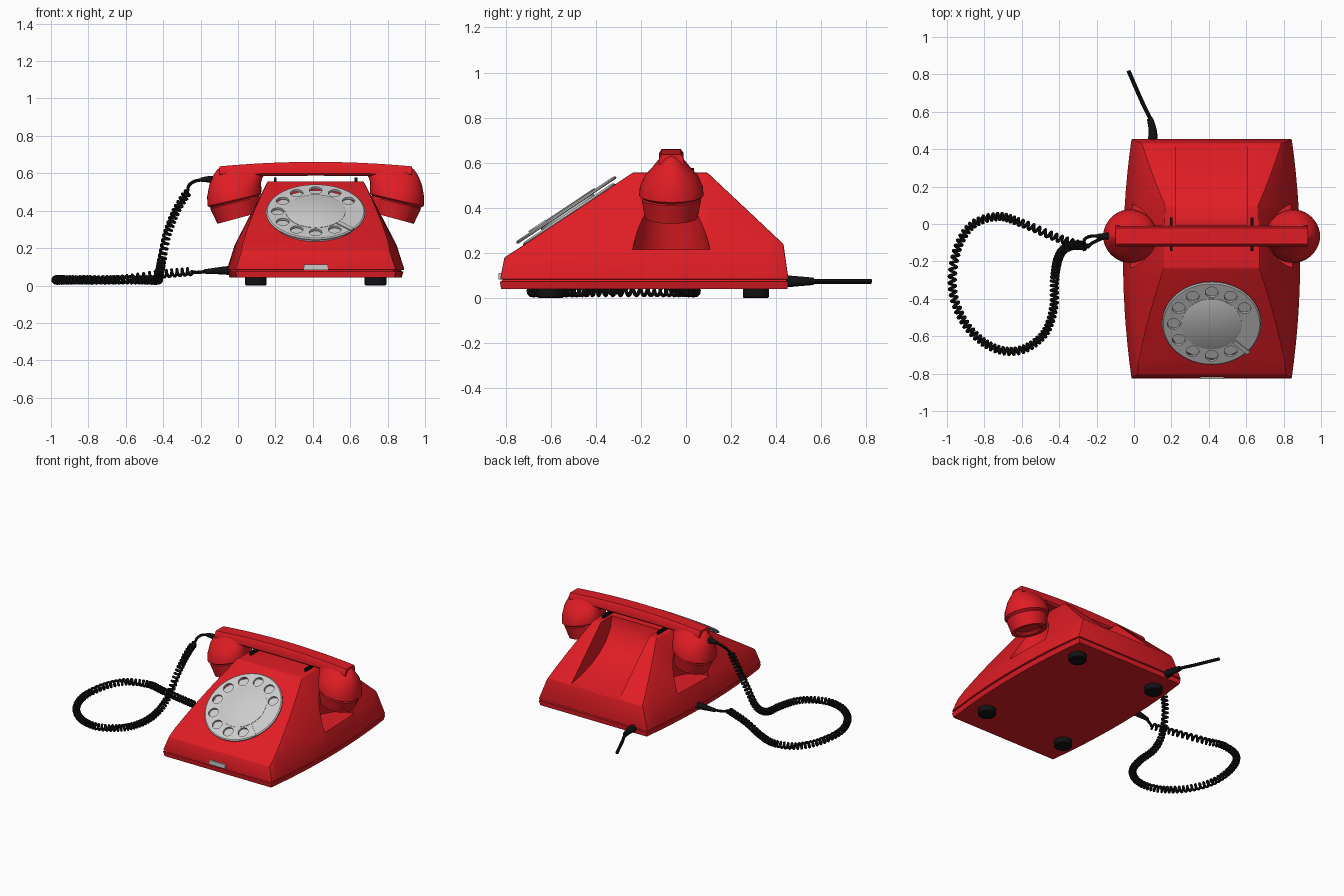
import bpy, bmesh, math
from mathutils import Vector, Matrix

if "Cube" in bpy.data.objects:
    bpy.data.objects.remove(bpy.data.objects["Cube"])

CX, HY = 0.415, -0.065          # body centre line, handset centre line


def material(name, rgb):
    m = bpy.data.materials.new(name)
    m.diffuse_color = (*rgb, 1)
    m.use_nodes = True
    m.node_tree.nodes["Principled BSDF"].inputs["Base Color"].default_value = m.diffuse_color
    return m


RED = material("red_plastic", (0.75, 0.012, 0.018))
BLACK = material("black_rubber", (0.006, 0.006, 0.007))


def finish(name, bm, mat=None, smooth=True):
    bmesh.ops.recalc_face_normals(bm, faces=bm.faces)
    me = bpy.data.meshes.new(name)
    bm.to_mesh(me)
    bm.free()
    ob = bpy.data.objects.new(name, me)
    bpy.context.collection.objects.link(ob)
    if mat:
        me.materials.append(mat)
    if smooth:
        activate(ob)
        bpy.ops.object.shade_smooth_by_angle(angle=math.radians(30))
    return ob


def activate(ob):
    bpy.ops.object.select_all(action='DESELECT')
    ob.select_set(True)
    bpy.context.view_layer.objects.active = ob


def loft(rings):
    """Skin a list of equal-length rings and cap both ends."""
    bm = bmesh.new()
    vs = [[bm.verts.new(p) for p in r] for r in rings]
    n = len(rings[0])
    for a, b in zip(vs, vs[1:]):
        for i in range(n):
            bm.faces.new((a[i], a[(i + 1) % n], b[(i + 1) % n], b[i]))
    bm.faces.new(vs[0])
    bm.faces.new(vs[-1])
    return bm


def lathe(profile, n=48, mat=Matrix()):
    """Rings of (radius, height) about local z."""
    return loft([[mat @ Vector((r * math.cos(2 * math.pi * i / n), r * math.sin(2 * math.pi * i / n), h))
                  for i in range(n)] for r, h in profile])


def box(x0, x1, y0, y1, z0, z1):
    return loft([[(x0, y0, z), (x1, y0, z), (x1, y1, z), (x0, y1, z)] for z in (z0, z1)])


def cut(ob, cutters):
    for c in cutters:
        m = ob.modifiers.new("cut", 'BOOLEAN')
        m.operation, m.solver, m.object = 'DIFFERENCE', 'EXACT', c
        activate(ob)
        bpy.ops.object.modifier_apply(modifier=m.name)
        bpy.data.objects.remove(c)


def plan(z, w_end, w_mid, y0=-0.825, y1=0.455, n=14):
    """Plan outline with bowed sides."""
    side = []
    for i in range(n + 1):
        t = i / n
        side.append((w_end + (w_mid - w_end) * (1 - (2 * t - 1) ** 2), y0 + (y1 - y0) * t))
    return [(CX + w, y, z) for w, y in side] + [(CX - w, y, z) for w, y in reversed(side)]


# body shell: tapered block trimmed by front and back planes
bm = loft([plan(0.083, 0.43, 0.475), plan(0.22, 0.38, 0.432), plan(0.557, 0.215, 0.256)])
trims = [((-0.825, 0.08), (-0.805, 0.18)), ((-0.805, 0.18), (-0.235, 0.557)),
         ((0.095, 0.557), (0.432, 0.24)), ((0.432, 0.24), (0.455, 0.08))]
for (ya, za), (yb, zb) in trims:
    d = Vector((0, yb - ya, zb - za))
    no = Vector((0, -d.z, d.y))
    res = bmesh.ops.bisect_plane(bm, geom=bm.verts[:] + bm.edges[:] + bm.faces[:], dist=1e-5,
                                 plane_co=(0, ya, za), plane_no=no, clear_outer=True)
    bmesh.ops.holes_fill(bm, edges=[e for e in bm.edges if e.is_boundary], sides=0)
bmesh.ops.remove_doubles(bm, verts=bm.verts, dist=1e-4)
body = finish("body_shell", bm, RED, False)
bev = body.modifiers.new("bevel", 'BEVEL')
bev.width, bev.segments, bev.limit_method, bev.angle_limit = 0.005, 2, 'ANGLE', math.radians(25)
activate(body)
bpy.ops.object.modifier_apply(modifier="bevel")

# carrying well in the back, and a scoop under each handset cup
well = [(-0.03, 0.7), (-0.03, 0.55), (-0.01, 0.47), (0.04, 0.4), (0.11, 0.345), (0.2, 0.3),
        (0.31, 0.267), (0.431, 0.245), (0.6, 0.245), (0.6, 0.7)]
cutters = [finish("well_cutter", loft([[(x, y, z) for y, z in well] for x in (0.225, 0.605)]), RED, False)]
for s in (-1, 1):
    at = Matrix.Translation((CX + s * 0.425, HY, 0))
    cutters.append(finish("scoop_cutter", lathe([(0.172, 0.215), (0.106, 0.52)], 48, at), RED, False))
cut(body, cutters)
activate(body)
bpy.ops.object.shade_smooth_by_angle(angle=math.radians(25))

# base plate and feet
finish("base_plate", loft([plan(0.042, 0.42, 0.46, -0.82, 0.45), plan(0.075, 0.428, 0.47, -0.825, 0.453),
                           plan(0.075, 0.42, 0.462, -0.818, 0.447), plan(0.09, 0.41, 0.452, -0.81, 0.44)]), RED)
for x in (CX - 0.32, CX + 0.32):
    for y in (-0.6, 0.31):
        finish("foot", lathe([(0.052, 0), (0.058, 0.006), (0.058, 0.045)], 32, Matrix.Translation((x, y, 0))), BLACK)

# cradle switches and front label plate
for x in (CX - 0.216, CX + 0.216):
    finish("cradle_switch", box(x - 0.007, x + 0.007, -0.145, 0.035, 0.545, 0.578), BLACK)
finish("label_plate", box(0.352, 0.48, -0.83, -0.8, 0.083, 0.112))

# dial
D = Matrix.Translation((CX, -0.516, 0.369)) @ Matrix.Rotation(math.radians(33.6), 4, 'X')
finish("dial_backing", lathe([(0.245, -0.01), (0.245, 0.004), (0.235, 0.012)], 64, D))
finish("dial_spindle", lathe([(0.14, 0), (0.14, 0.025)], 48, D))
wheel = finish("finger_wheel", lathe([(0.26, 0.02), (0.265, 0.023), (0.265, 0.029), (0.258, 0.034)], 64, D), None, False)
holes = []
for k in range(10):
    a = math.radians(30 + 30 * k)
    at = D @ Matrix.Translation((0.203 * math.cos(a), 0.203 * math.sin(a), 0))
    holes.append(finish("hole_cutter", lathe([(0.034, 0.014), (0.034, 0.06)], 24, at), None, False))
cut(wheel, holes)
activate(wheel)
bpy.ops.object.shade_smooth_by_angle(angle=math.radians(30))
finish("dial_centre", lathe([(0.16, 0.03), (0.16, 0.036), (0.154, 0.039)], 64, D))
stop = box(0.165, 0.27, -0.012, 0.012, 0.034, 0.041)
stop.transform(D @ Matrix.Rotation(math.radians(-43), 4, 'Z'))
finish("finger_stop", stop)

# handset cups: tilted ellipses (outer x, outer z, inner x, inner z, half depth)
CUP = [(-.07, .36, .06, .395, .07), (-.085, .337, .085, .383, .09), (-.11, .33, .112, .39, .117),
       (-.148, .41, .116, .475, .133), (-.146, .416, .114, .481, .129), (-.163, .425, .124, .49, .143),
       (-.165, .475, .125, .52, .139), (-.153, .54, .123, .55, .117), (-.135, .585, .13, .575, .085),
       (-.112, .62, .15, .605, .058), (-.092, .633, .165, .632, .045)]
for s, name in ((1, "handset_cup_left"), (-1, "handset_cup_right")):
    rings = []
    for xo, zo, xi, zi, ry in CUP:
        ring = []
        for i in range(40):
            c, sn = math.cos(2 * math.pi * i / 40), math.sin(2 * math.pi * i / 40)
            x = (xo + xi) / 2 + c * (xi - xo) / 2
            ring.append((CX + s * (x - CX), HY + ry * sn, (zo + zi) / 2 + c * (zi - zo) / 2))
        rings.append(ring)
    finish(name, loft(rings), RED)

# handset handle
rings = []
for i in range(25):
    u = i / 12 - 1
    t, b = 0.661 - 0.024 * u * u, 0.587 - 0.004 * u * u
    half = [(0.042, b), (0.056, b + 0.012), (0.054, t - 0.018), (0.043, t)]
    rings.append([(CX + 0.515 * u, HY + y, z) for y, z in half] +
                 [(CX + 0.515 * u, HY - y, z) for y, z in reversed(half)])
finish("handset_handle", loft(rings), RED)


# cords
def spline(pts, step):
    """Smooth path through pts, resampled at an even step."""
    P = [Vector(p) for p in pts]
    P = [2 * P[0] - P[1]] + P + [2 * P[-1] - P[-2]]
    dense = []
    for p0, p1, p2, p3 in zip(P, P[1:], P[2:], P[3:]):
        for k in range(60):
            t = k / 60
            dense.append(0.5 * (2 * p1 + (p2 - p0) * t + (2 * p0 - 5 * p1 + 4 * p2 - p3) * t * t
                                + (3 * p1 - p0 - 3 * p2 + p3) * t ** 3))
    out, run = [dense[0]], 0
    for a, b in zip(dense, dense[1:]):
        run += (b - a).length
        if run >= step:
            out.append(b)
            run -= step
    return out + [P[-2]]


def tube(name, pts, r0, r1=None, sides=8):
    """Skin a round tube along pts, tapering from r0 to r1."""
    r1 = r0 if r1 is None else r1
    rings = []
    for i, p, t, u, v in frames(pts):
        r = r0 + (r1 - r0) * i / (len(pts) - 1)
        rings.append([p + r * (u * math.cos(a) + v * math.sin(a))
                      for a in (2 * math.pi * k / sides for k in range(sides))])
    return finish(name, loft(rings), BLACK)


def frames(pts):
    u = Vector((0.1, 0.2, 1))
    for i, p in enumerate(pts):
        t = (pts[min(i + 1, len(pts) - 1)] - pts[max(i - 1, 0)]).normalized()
        u = (u - t * u.dot(t)).normalized()
        yield i, p, t, u, t.cross(u)


COIL = [(-.27, -.115, .5), (-.33, -.115, .4), (-.38, -.14, .27), (-.41, -.2, .12), (-.425, -.3, .045),
        (-.43, -.45, .03), (-.475, -.58, .03), (-.57, -.66, .03), (-.68, -.68, .03), (-.8, -.635, .03),
        (-.91, -.52, .03), (-.97, -.35, .03), (-.95, -.15, .03), (-.87, -.01, .03), (-.73, .04, .03),
        (-.6, .005, .035), (-.42, -.07, .06), (-.25, -.125, .075)]
helix = []
for i, p, t, u, v in frames(spline(COIL, 0.0024)):
    a = 2 * math.pi * i / 10
    helix.append(p + 0.018 * (u * math.cos(a) + v * math.sin(a)))
tube("coiled_cord", helix, 0.0085, sides=6)

tube("handset_cord_lead", spline([(-.18, HY, .567), (-.23, -.065, .558), (-.262, -.08, .535), (-.27, -.11, .5)], .01), .009)
tube("handset_strain_relief", spline([(-.12, HY, .562), (-.16, HY, .568), (-.2, HY, .565)], .01), .022, .012, 12)
tube("body_cord_lead", spline([(-.25, -.125, .075), (-.22, -.1, .07), (-.15, -.07, .077), (-.1, HY, .08)], .01), .009)
tube("body_strain_relief", spline([(-.03, HY, .08), (-.08, HY, .08), (-.18, -.075, .075)], .01), .026, .012, 12)
tube("line_cord", spline([(.1, .45, .075), (.095, .54, .075), (.04, .66, .075), (-.03, .82, .075)], .02), .011)
tube("line_strain_relief", spline([(.1, .44, .075), (.1, .5, .075), (.085, .565, .075)], .01), .027, .016, 12)
